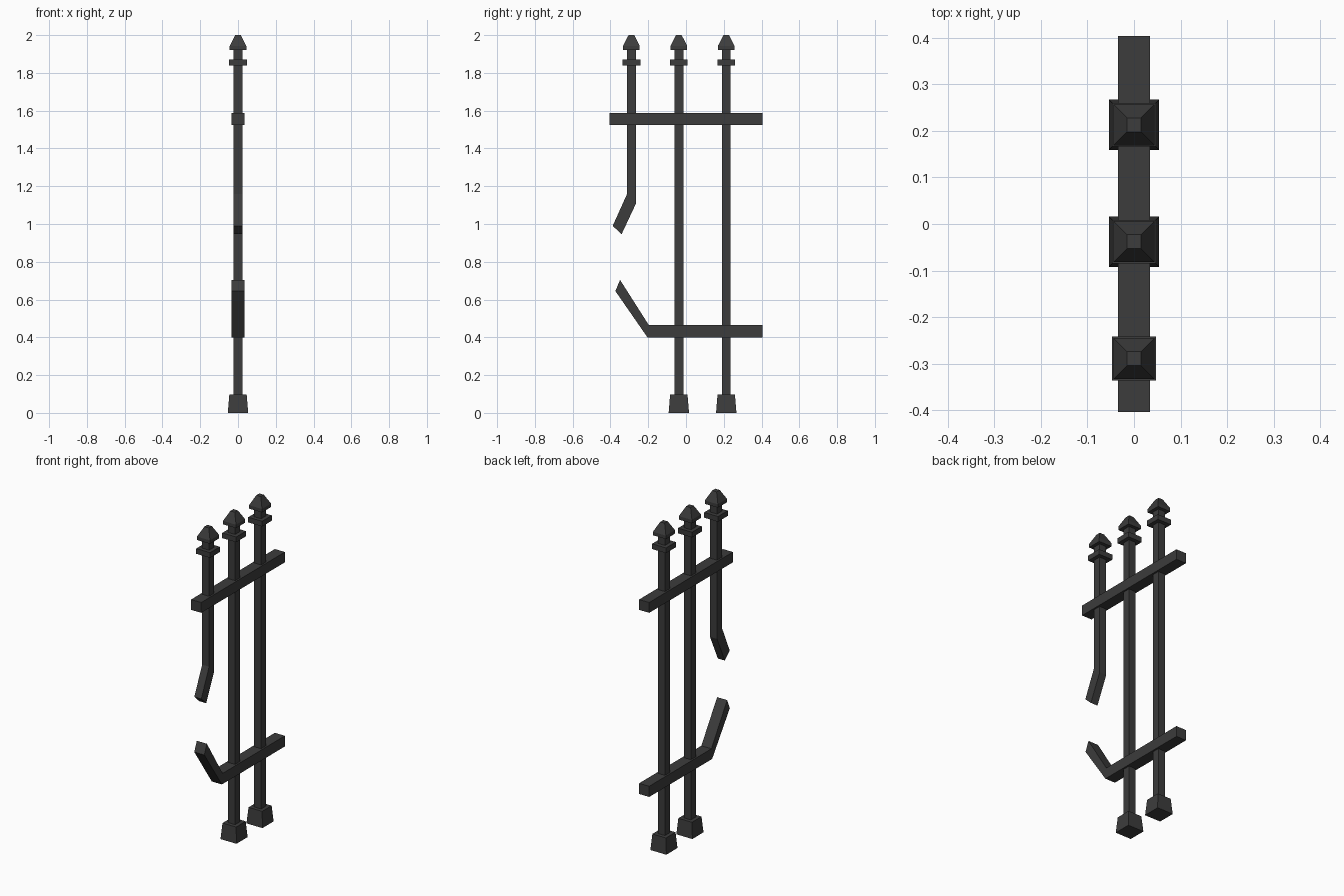
import bpy, bmesh

if "Cube" in bpy.data.objects:
    bpy.data.objects.remove(bpy.data.objects["Cube"])

iron = bpy.data.materials.new("dark_iron")
iron.diffuse_color = (0.045, 0.045, 0.045, 1)
iron.use_nodes = True
iron.node_tree.nodes["Principled BSDF"].inputs["Base Color"].default_value = iron.diffuse_color


def finish(name, bm):
    bmesh.ops.recalc_face_normals(bm, faces=bm.faces)
    me = bpy.data.meshes.new(name)
    bm.to_mesh(me)
    bm.free()
    me.materials.append(iron)
    ob = bpy.data.objects.new(name, me)
    bpy.context.collection.objects.link(ob)
    return ob


def square_stack(name, y, profile):
    """Square column lofted through (half_width, z) levels."""
    bm = bmesh.new()
    rings = [[bm.verts.new((sx * h, y + sy * h, z))
              for sx, sy in ((-1, -1), (1, -1), (1, 1), (-1, 1))]
             for h, z in profile]
    bm.faces.new(rings[0])
    bm.faces.new(rings[-1])
    for a, b in zip(rings, rings[1:]):
        for i in range(4):
            j = (i + 1) % 4
            bm.faces.new((a[i], a[j], b[j], b[i]))
    return finish(name, bm)


def bar(name, half, left, right):
    """Bar swept along two matching (y, z) edge lines, 2 * half thick in x."""
    bm = bmesh.new()
    rings = [[bm.verts.new(p) for p in ((-half, *a), (half, *a), (half, *b), (-half, *b))]
             for a, b in zip(left, right)]
    bm.faces.new(rings[0])
    bm.faces.new(rings[-1])
    for a, b in zip(rings, rings[1:]):
        for i in range(4):
            j = (i + 1) % 4
            bm.faces.new((a[i], a[j], b[j], b[i]))
    return finish(name, bm)


POST = 0.0235
RAIL = 0.034
BROKEN_Y = -0.289

# Whole posts with feet
for i, y in enumerate((-0.038, 0.213)):
    square_stack(f"post_{i}", y, [(POST, 0.09), (POST, 1.925)])
    square_stack(f"post_foot_{i}", y, [(0.054, 0), (0.046, 0.097)])

# Broken post with bent lower end
bar("broken_post", POST,
    [(BROKEN_Y - POST, 1.925), (BROKEN_Y - POST, 1.158), (-0.388, 0.990)],
    [(BROKEN_Y + POST, 1.925), (BROKEN_Y + POST, 1.107), (-0.341, 0.946)])

# Collars and pointed caps
for i, y in enumerate((BROKEN_Y, -0.038, 0.213)):
    square_stack(f"collar_{i}", y, [(0.047, 1.838), (0.047, 1.870)])
    square_stack(f"cap_{i}", y, [(0.044, 1.922), (0.044, 1.943), (0.015, 2.0)])

# Straight upper rail
bar("upper_rail", RAIL, [(-0.404, 1.588), (0.404, 1.588)],
    [(-0.404, 1.525), (0.404, 1.525)])

# Lower rail with bent broken end
bar("lower_rail", RAIL,
    [(0.404, 0.465), (-0.197, 0.465), (-0.349, 0.704)],
    [(0.404, 0.400), (-0.204, 0.400), (-0.374, 0.645)])
